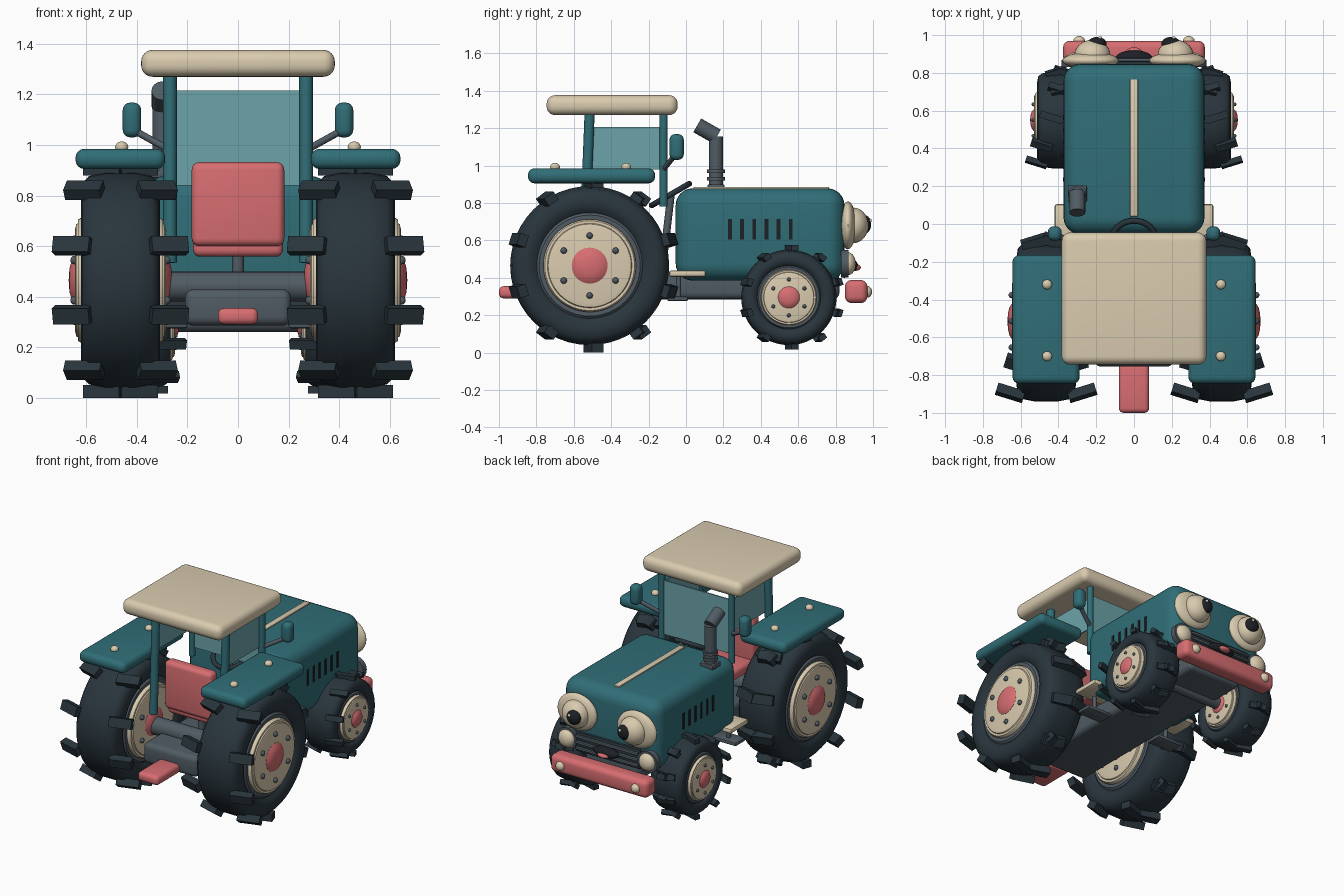
import bpy, bmesh, math
from mathutils import Matrix, Vector

old = bpy.data.objects.get("Cube")
if old:
    bpy.data.objects.remove(old, do_unlink=True)


def material(name, r, g, b):
    m = bpy.data.materials.new(name)
    m.use_nodes = True
    m.diffuse_color = (r, g, b, 1)
    m.node_tree.nodes["Principled BSDF"].inputs["Base Color"].default_value = (r, g, b, 1)
    return m


TEAL = material("teal paint", .03, .155, .185)
CREAM = material("cream", .70, .60, .43)
RED = material("coral red", .68, .155, .165)
RUBBER = material("dark rubber", .022, .036, .046)
SLATE = material("slate grey", .08, .105, .125)
GLASS = material("pale teal glass", .15, .37, .40)
BLACK = material("black", .012, .014, .018)
SIDES = (("left", 1), ("right", -1))


def finish(name, bm, mat, smooth=True):
    bmesh.ops.recalc_face_normals(bm, faces=bm.faces)
    me = bpy.data.meshes.new(name)
    bm.to_mesh(me)
    bm.free()
    me.materials.append(mat)
    ob = bpy.data.objects.new(name, me)
    bpy.context.collection.objects.link(ob)
    if smooth:
        bpy.ops.object.select_all(action='DESELECT')
        ob.select_set(True)
        bpy.context.view_layer.objects.active = ob
        bpy.ops.object.shade_smooth_by_angle(angle=math.radians(40))
    return ob


def box(name, mat, xs, ys, zs, bevel=0.0, segs=4):
    """Rounded box from its low and high limits on each axis."""
    bm = bmesh.new()
    lims = (xs, ys, zs)
    mid = Vector([(a + b) / 2 for a, b in lims])
    size = [abs(b - a) for a, b in lims]
    bmesh.ops.create_cube(bm, size=1, matrix=Matrix.Translation(mid) @ Matrix.Diagonal((*size, 1)))
    if bevel:
        bmesh.ops.bevel(bm, geom=bm.edges[:], offset=bevel, segments=segs,
                        profile=.5, affect='EDGES', clamp_overlap=True)
    return finish(name, bm, mat, bevel > 0)


def ball(name, mat, at, radii):
    bm = bmesh.new()
    bmesh.ops.create_uvsphere(bm, u_segments=28, v_segments=16, radius=1,
                              matrix=Matrix.Translation(at) @ Matrix.Diagonal((*radii, 1)))
    return finish(name, bm, mat)


def rod(name, mat, a, b, r, verts=20):
    a, b = Vector(a), Vector(b)
    bm = bmesh.new()
    turn = (b - a).to_track_quat('Z', 'Y').to_matrix().to_4x4()
    bmesh.ops.create_cone(bm, cap_ends=True, segments=verts, radius1=r, radius2=r, depth=(b - a).length,
                          matrix=Matrix.Translation((a + b) / 2) @ turn)
    return finish(name, bm, mat)


def ring(name, mat, at, major, minor, tilt):
    bpy.ops.mesh.primitive_torus_add(location=at, rotation=(tilt, 0, 0), major_radius=major,
                                     minor_radius=minor, major_segments=36, minor_segments=10)
    ob = bpy.context.object
    ob.name = name
    ob.data.materials.append(mat)
    bpy.ops.object.shade_smooth_by_angle(angle=math.radians(40))


def lathe(name, mat, half, at, kx, kr):
    """Spin a half profile of (x, radius), mirrored in x, around the axle."""
    pts = half + [(-x, r) for x, r in reversed(half)]
    bm = bmesh.new()
    vs = [bm.verts.new((x * kx, 0, r * kr)) for x, r in pts]
    es = [bm.edges.new(p) for p in zip(vs, vs[1:])]
    if half[0][1] > 0:
        es.append(bm.edges.new((vs[-1], vs[0])))
    bmesh.ops.spin(bm, geom=vs + es, axis=(1, 0, 0), cent=(0, 0, 0),
                   angle=math.tau, steps=48, use_merge=True)
    bmesh.ops.remove_doubles(bm, verts=bm.verts, dist=1e-5)
    bmesh.ops.translate(bm, verts=bm.verts, vec=at)
    finish(name, bm, mat)


def wheel(name, at, kx, kr):
    at = Vector(at)
    lathe(name + "_tyre", RUBBER, [(.12, .27), (.15, .3), (.157, .34), (.15, .385),
                                   (.125, .412), (.06, .425)], at, kx, kr)
    lathe(name + "_rim", SLATE, [(.14, 0), (.145, .27), (.13, .285)], at, kx, kr)
    lathe(name + "_disc", CREAM, [(.178, 0), (.18, .2), (.175, .222), (.168, .226),
                                  (.168, .24), (.155, .248)], at, kx, kr)
    lathe(name + "_hub", RED, [(.205, 0), (.202, .045), (.194, .075), (.18, .096)], at, kx, kr)
    bolts, lugs = bmesh.new(), bmesh.new()
    for side in (1, -1):
        for i in range(6):
            a = math.radians(30 + 60 * i)
            p = at + Vector((side * .182 * kx, .16 * kr * math.cos(a), .16 * kr * math.sin(a)))
            bmesh.ops.create_uvsphere(bolts, u_segments=10, v_segments=8, radius=.017 * kr,
                                      matrix=Matrix.Translation(p))
        # each set of lugs is a ring swung about the vertical through the wheel centre
        swing = Matrix.Translation(at) @ Matrix.Rotation(side * .3, 4, 'Z')
        for i in range(10):
            m = (swing @ Matrix.Rotation(math.tau * i / 10, 4, 'X')
                 @ Matrix.Translation((side * .07 * kx, 0, -.44 * kr))
                 @ Matrix.Diagonal((.15 * kx, .065 * kr, .05 * kr, 1)))
            bmesh.ops.create_cube(lugs, size=1, matrix=m)
    finish(name + "_bolts", bolts, SLATE)
    finish(name + "_lugs", lugs, RUBBER, False)


# wheels and axles
for side, s in SIDES:
    wheel(side + "_rear_wheel", (s * .465, -.515, .465), 1, 1)
    wheel(side + "_front_wheel", (s * .39, .55, .295), .78, .6)
rod("rear_axle", SLATE, (-.4, -.515, .44), (.4, -.515, .44), .06)
rod("front_axle", SLATE, (-.35, .55, .3), (.35, .55, .3), .04)

# chassis, hitch and bumper
box("chassis", SLATE, (-.21, .21), (-.755, .82), (.285, .43), .035)
box("hitch", RED, (-.08, .08), (-1, -.74), (.29, .355), .025)
box("bumper", RED, (-.375, .375), (.85, .97), (.265, .388), .035)

# bonnet with stripe and vents
box("bonnet", TEAL, (-.373, .373), (-.055, .847), (.385, .878), .09, 6)
box("bonnet_stripe", CREAM, (-.021, .021), (.04, .765), (.87, .886), .004, 2)
for side, s in SIDES:
    for i in range(6):
        y = .235 + .065 * i
        box(f"{side}_vent_{i + 1}", BLACK, (s * .36, s * .377), (y - .01, y + .01), (.605, .715))

# face: grille, mouth, eyes and lamps
box("grille", RUBBER, (-.25, .25), (.83, .862), (.4, .54), .012, 2)
for i in range(3):
    z = .43 + .04 * i
    box(f"grille_bar_{i + 1}", SLATE, (-.24, .24), (.85, .878), (z - .009, z + .009), .006, 2)
ball("mouth", BLACK, (0, .875, .465), (.1, .045, .035))
ball("tongue", RED, (0, .905, .455), (.045, .03, .018))
for side, s in SIDES:
    ball(side + "_eye_surround", CREAM, (s * .23, .865, .68), (.15, .045, .128))
    ball(side + "_eye", CREAM, (s * .22, .895, .68), (.095, .08, .095))
    ball(side + "_pupil", BLACK, (s * .195, .955, .685), (.05, .035, .05))
    ball(side + "_eye_glint", CREAM, (s * .195 + .015, .985, .705), (.011, .008, .011))
    rod(side + "_lamp_rim", SLATE, (s * .31, .83, .475), (s * .31, .868, .475), .074, 28)
    ball(side + "_lamp", CREAM, (s * .31, .868, .475), (.06, .04, .06))
    ball(side + "_bumper_light", CREAM, (s * .29, .967, .325), (.032, .028, .032))

# exhaust
rod("exhaust_pipe", SLATE, (-.3, .16, .86), (-.3, .16, 1.155), .038)
box("exhaust_base", SLATE, (-.35, -.25), (.115, .205), (.87, .9), .006, 2)
for z in (.93, .97):
    rod("exhaust_band", SLATE, (-.3, .16, z - .01), (-.3, .16, z + .01), .048)
rod("exhaust_tip", SLATE, (-.3, .165, 1.155), (-.3, .06, 1.215), .042)

# cab: roof, posts and glass
box("roof", CREAM, (-.383, .383), (-.745, -.045), (1.27, 1.376), .045, 6)
box("windscreen", GLASS, (-.25, .25), (-.125, -.115), (.84, 1.215))
for side, s in SIDES:
    rod(side + "_rear_post", TEAL, (s * .269, -.545, .535), (s * .269, -.515, 1.29), .027)
    rod(side + "_front_post", TEAL, (s * .269, -.12, .78), (s * .269, -.12, 1.28), .021)
    box(side + "_side_glass", GLASS, (s * .25, s * .258), (-.51, -.13), (.98, 1.205))

# fenders, mirrors and steps
for side, s in SIDES:
    box(side + "_fender", TEAL, (s * .288, s * .643), (-.845, -.165), (.905, .985), .035)
    for y in (-.7, -.32):
        ball(side + "_fender_light", CREAM, (s * .46, y, .992), (.026, .026, .022))
    rod(side + "_mirror_arm", SLATE, (s * .28, -.115, .985), (s * .415, -.055, 1.06), .014, 12)
    box(side + "_mirror", TEAL, (s * .383, s * .456), (-.088, -.012), (1.03, 1.168), .03)
    box(side + "_upper_step", CREAM, (s * .2, s * .42), (-.09, .105), (.405, .44), .012, 2)
    box(side + "_lower_step", SLATE, (s * .2, s * .39), (-.1, .01), (.275, .3), .008, 2)
    rod(side + "_step_bracket", SLATE, (s * .3, -.04, .29), (s * .3, -.04, .42), .014, 12)

# seat and steering
box("seat_back", RED, (-.183, .183), (-.56, -.475), (.6, .932), .03)
box("seat_cushion", RED, (-.178, .178), (-.53, -.22), (.558, .635), .028)
rod("seat_pedestal", SLATE, (0, -.4, .41), (0, -.4, .57), .024)
rod("steering_column", SLATE, (0, -.13, .42), (0, -.08, .845), .02)
ring("steering_wheel", RUBBER, (0, -.083, .845), .115, .016, math.radians(30))
rod("steering_spoke", RUBBER, (-.115, -.083, .845), (.115, -.083, .845), .01, 10)
